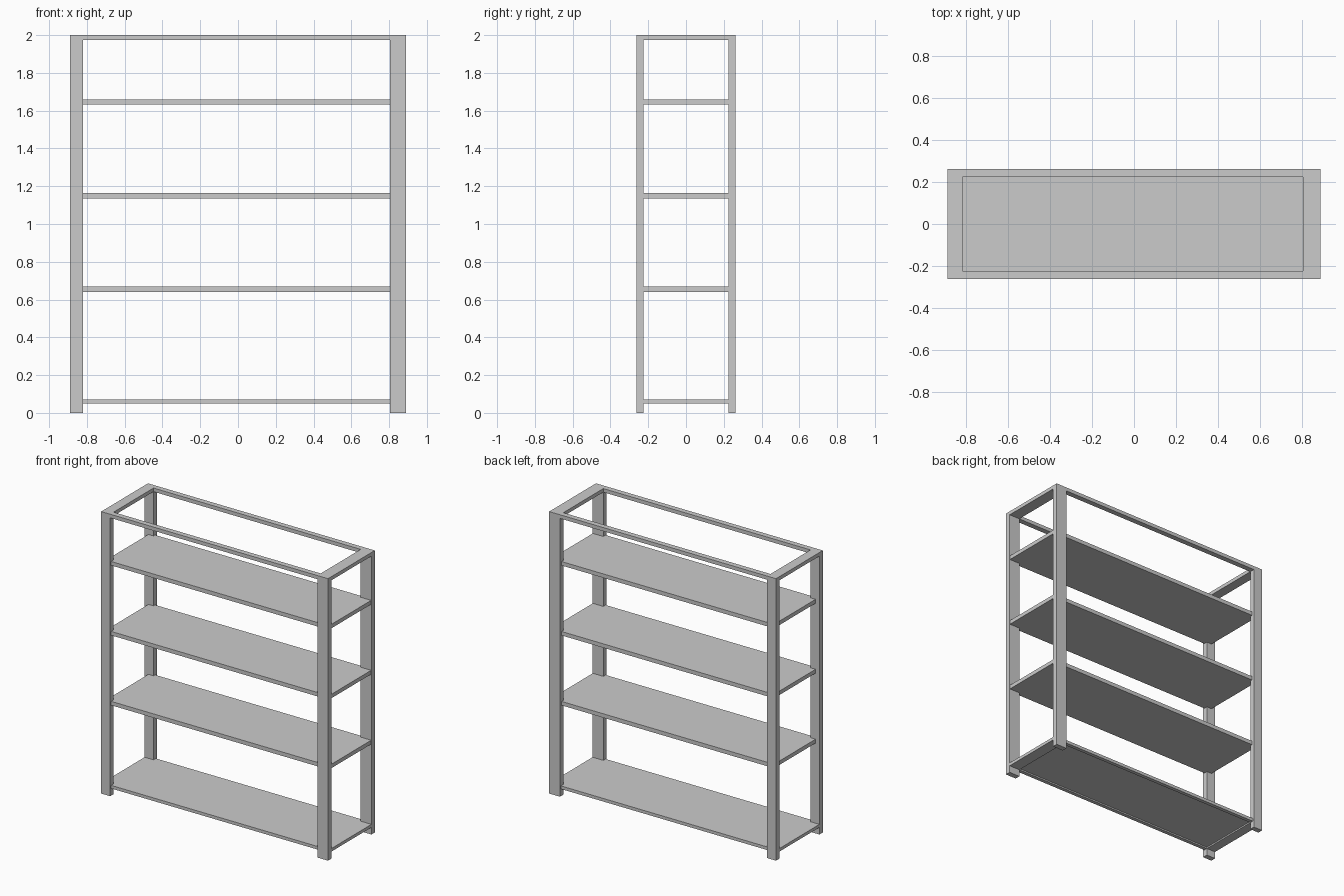
import bpy

if "Cube" in bpy.data.objects:
    bpy.data.objects.remove(bpy.data.objects["Cube"])

X0, X1, Y = -0.89, 0.89, 0.262        # outer footprint
IX0, IX1, IY = -0.82, 0.806, 0.224    # clear opening between the posts


def box(name, x, y, z):
    """Axis-aligned box from (min, max) ranges."""
    bpy.ops.mesh.primitive_cube_add(
        size=1, location=[(a + b) / 2 for a, b in (x, y, z)])
    ob = bpy.context.object
    ob.name = name
    ob.scale = [b - a for a, b in (x, y, z)]
    bpy.ops.object.transform_apply(location=False, rotation=False, scale=True)
    return ob


ends = {"left": (X0, IX0), "right": (IX1, X1)}
sides = {"front": (-Y, -IY), "back": (IY, Y)}

# Corner posts, full height
for e, xr in ends.items():
    for s, yr in sides.items():
        box(f"{s}_{e}_post", xr, yr, (0, 2))

# Open top frame: rails between the posts
for s, yr in sides.items():
    box(f"top_{s}_rail", (IX0, IX1), yr, (1.974, 2))
for e, xr in ends.items():
    box(f"top_{e}_rail", xr, (-IY, IY), (1.974, 2))

# Bottom frame: slightly recessed long rails and flush end rails
BY = 0.25
box("bottom_front_rail", (IX0, IX1), (-BY, -IY), (0.05, 0.072))
box("bottom_back_rail", (IX0, IX1), (IY, BY), (0.05, 0.072))
for e, xr in ends.items():
    box(f"bottom_{e}_rail", xr, (-IY, IY), (0.05, 0.072))

# Thin bottom panel set into the frame
box("bottom_panel", (IX0, IX1), (-IY, IY), (0.06, 0.072))

# Shelves, let into the posts
for i, top in enumerate((0.668, 1.164, 1.66)):
    box(f"shelf_{i + 1}", (-0.86, 0.888), (-0.25, 0.242), (top - 0.028, top))
